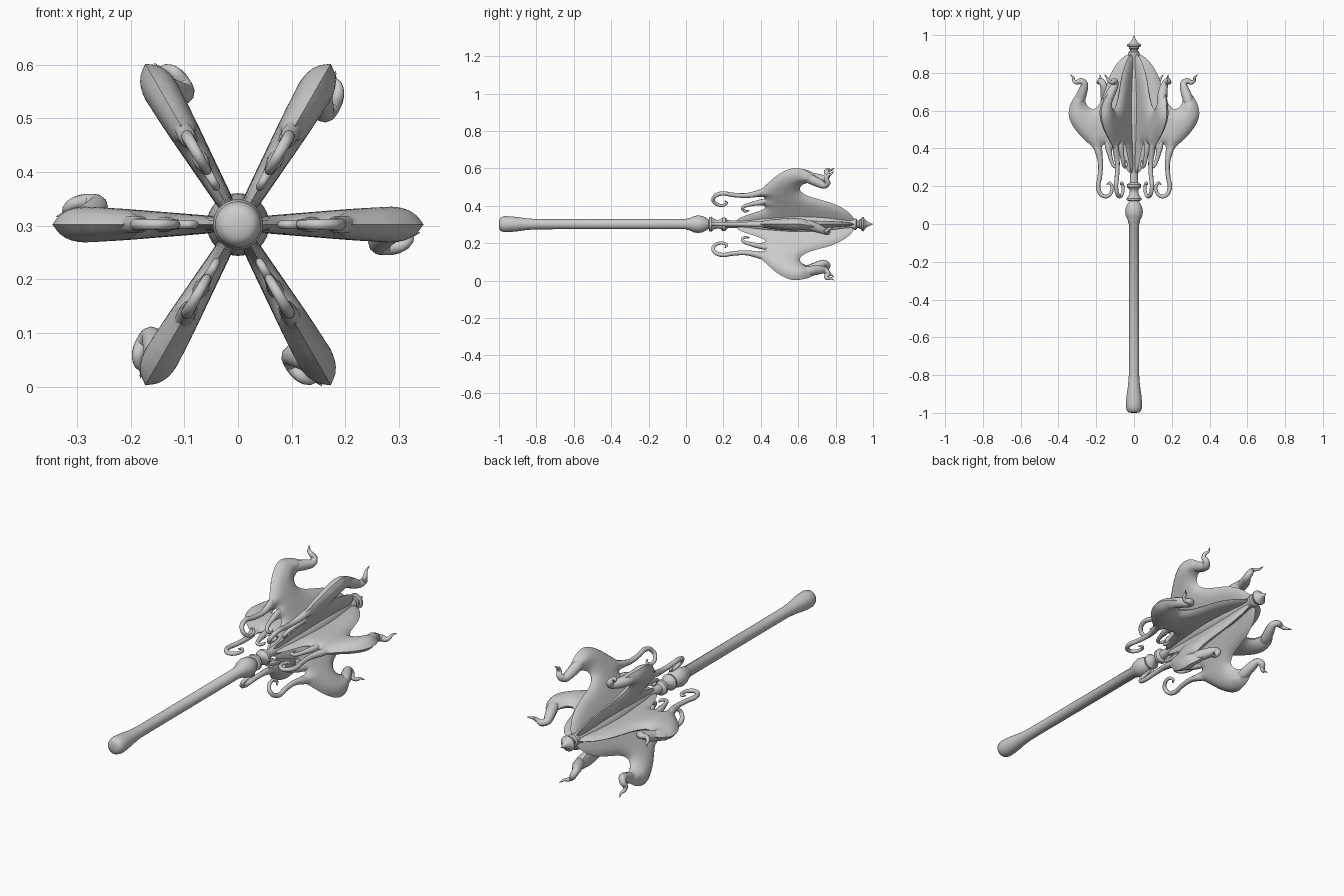
import bpy, bmesh, math
from mathutils import Vector
from mathutils.geometry import delaunay_2d_cdt, intersect_point_line

if "Cube" in bpy.data.objects:
    bpy.data.objects.remove(bpy.data.objects["Cube"])

CZ = 0.302  # height of the mace axis


def smooth(ob, angle=40):
    bpy.ops.object.select_all(action='DESELECT')
    ob.select_set(True)
    bpy.context.view_layer.objects.active = ob
    bpy.ops.object.shade_smooth_by_angle(angle=math.radians(angle))


def catmull(pts, n):
    """Smooth open curve through points of any dimension."""
    p = [Vector(q) for q in pts]
    p = [2 * p[0] - p[1]] + p + [2 * p[-1] - p[-2]]
    out = []
    for i in range(1, len(p) - 2):
        a, b, c, d = p[i - 1:i + 3]
        for k in range(n):
            t = k / n
            out.append(0.5 * (2 * b + (c - a) * t + (2 * a - 5 * b + 4 * c - d) * t * t
                              + (3 * b - a - 3 * c + d) * t ** 3))
    return out + [p[-2]]


def new_object(name, bm):
    bmesh.ops.recalc_face_normals(bm, faces=bm.faces)
    me = bpy.data.meshes.new(name)
    bm.to_mesh(me)
    bm.free()
    ob = bpy.data.objects.new(name, me)
    bpy.context.collection.objects.link(ob)
    return ob


def lathe(name, profile, n=32):
    """Revolve (y, radius) points about the mace axis."""
    bm = bmesh.new()
    rings = []
    for y, r in profile:
        rings.append([bm.verts.new((r * math.cos(2 * math.pi * k / n), y,
                                    r * math.sin(2 * math.pi * k / n))) for k in range(n)])
    for a, b in zip(rings, rings[1:]):
        for k in range(n):
            bm.faces.new((a[k], a[(k + 1) % n], b[(k + 1) % n], b[k]))
    bm.faces.new(rings[0])
    bm.faces.new(rings[-1])
    ob = new_object(name, bm)
    ob.location.z = CZ
    smooth(ob)
    return ob


def tube(bm, path, n=10):
    """Tapered tube through (radial, y, sideways, radius) points."""
    pts = [(Vector((q[0], q[1], -q[2])), max(q[3], 0.001))
           for q in catmull([Vector(p) for p in path], 6)]
    rings = []
    for i, (c, r) in enumerate(pts):
        d = (pts[min(i + 1, len(pts) - 1)][0] - pts[max(i - 1, 0)][0]).normalized()
        u = d.cross(Vector((0, 0, 1))).normalized()
        v = d.cross(u)
        rings.append([bm.verts.new(c + r * (math.cos(2 * math.pi * k / n) * u
                                            + math.sin(2 * math.pi * k / n) * v))
                      for k in range(n)])
    for a, b in zip(rings, rings[1:]):
        for k in range(n):
            bm.faces.new((a[k], a[(k + 1) % n], b[(k + 1) % n], b[k]))
    bm.faces.new(rings[0])
    bm.faces.new(rings[-1])


# handle with swollen pommel and bulb under the head
lathe("handle", [(-1, .008), (-.998, .026), (-.99, .037), (-.97, .043), (-.94, .042), (-.9, .038),
                 (-.85, .031), (-.8, .0275), (-.7, .027), (0, .027), (.005, .031), (.02, .033),
                 (.04, .043), (.065, .047), (.09, .043), (.11, .032), (.125, .022)])
# collar between bulb and head
lathe("collar", [(.12, .02), (.125, .038), (.135, .04), (.15, .028), (.17, .022), (.185, .026),
                 (.195, .037), (.21, .037), (.22, .022), (.26, .02), (.3, .02)])
# spindle shaped core carrying the flanges
lathe("core", [(p[0], p[1]) for p in catmull([(.24, .018), (.3, .024), (.42, .043), (.58, .058),
                                            (.72, .053), (.83, .038), (.9, .022)], 4)])
# finial
lathe("finial", [(.88, .027), (.9, .03), (.91, .03), (.915, .021), (.925, .02), (.928, .027),
                 (.936, .027), (.94, .037), (.948, .038), (.96, .022), (.975, .011), (1, .001)])

# flange blade outline (radial, y), from tip of dome round to the shaft
edge = catmull([(.012, .905), (.05, .888), (.09, .85), (.128, .785), (.152, .715), (.175, .65),
                (.205, .612), (.235, .615), (.256, .645), (.258, .68), (.25, .71), (.275, .725),
                (.302, .69), (.327, .655), (.342, .615), (.345, .575), (.33, .53), (.295, .48),
                (.25, .435), (.215, .40), (.195, .36), (.18, .345), (.168, .365), (.168, .41),
                (.155, .42), (.142, .385), (.128, .36), (.117, .375), (.112, .42),
                (.09, .41), (.065, .35), (.04, .29), (.012, .26)], 4)
outline = [p.to_2d() for p in edge]
count = len(outline)


def edge_distance(p):
    best = 1
    for a, b in zip(outline, outline[1:]):
        q, t = intersect_point_line(p, a, b)
        q = q.to_2d() if 0 <= t <= 1 else (a if t < 0 else b)
        best = min(best, (p - q).length)
    return best


def inside(p):
    hit = False
    for i in range(count):
        a, b = outline[i - 1], outline[i]
        if (a.y > p.y) != (b.y > p.y) and p.x < (b.x - a.x) * (p.y - a.y) / (b.y - a.y) + a.x:
            hit = not hit
    return hit


# interior points give the blade its swelling thickness
step = .011
points = list(outline)
for j in range(62):
    for i in range(32):
        p = Vector((.013 + (i + .5 * (j % 2)) * step, .255 + j * step))
        if inside(p) and edge_distance(p) > .005:
            points.append(p)
verts, _, tris, _, _, _ = delaunay_2d_cdt(
    points, [(i, (i + 1) % count) for i in range(count)], [], 1, 1e-6)

bm = bmesh.new()
sides = {1: [], -1: []}
for p in verts:
    d = edge_distance(p)
    half = (.012 + .085 * p.x) * (1 - math.exp(-d / .024))
    lean = .022 * max(0, min(1, (p.y - .62) / .1)) * max(0, min(1, (p.x - .2) / .05))
    if d < 1e-5:
        v = bm.verts.new((p.x, p.y, -lean))
        sides[1].append(v)
        sides[-1].append(v)
    else:
        for s in sides:
            sides[s].append(bm.verts.new((p.x, p.y, s * half - lean)))
for f in tris:
    for s in sides:
        try:
            bm.faces.new([sides[s][i] for i in (f if s > 0 else f[::-1])])
        except ValueError:
            pass

# twisted horn, long curled tendril and short hooked tendril
tube(bm, [(.292, .60, 0, .012), (.288, .65, .004, .026), (.272, .70, .02, .025),
          (.262, .738, .036, .019), (.280, .757, .042, .016), (.303, .750, .040, .012),
          (.318, .758, .030, .009), (.322, .775, .02, .006), (.338, .792, .015, .001)])
tube(bm, [(.215, .44, 0, .014), (.19, .385, 0, .017), (.177, .32, 0, .013), (.181, .25, 0, .012),
          (.190, .20, 0, .0115), (.178, .160, 0, .011), (.148, .145, 0, .010), (.122, .165, 0, .009),
          (.116, .198, 0, .008), (.130, .218, 0, .007), (.145, .208, 0, .003)])
tube(bm, [(.15, .46, 0, .012), (.136, .40, 0, .015), (.124, .35, 0, .011), (.110, .312, 0, .009),
          (.092, .302, 0, .008), (.080, .318, 0, .007), (.084, .338, 0, .003)])
flange = new_object("flange_1", bm)
smooth(flange, 50)

# six flanges around the axis
for k in range(6):
    ob = flange if k == 0 else flange.copy()
    if k:
        ob.name = f"flange_{k + 1}"
        bpy.context.collection.objects.link(ob)
    ob.location.z = CZ
    ob.rotation_euler.y = -k * math.pi / 3
